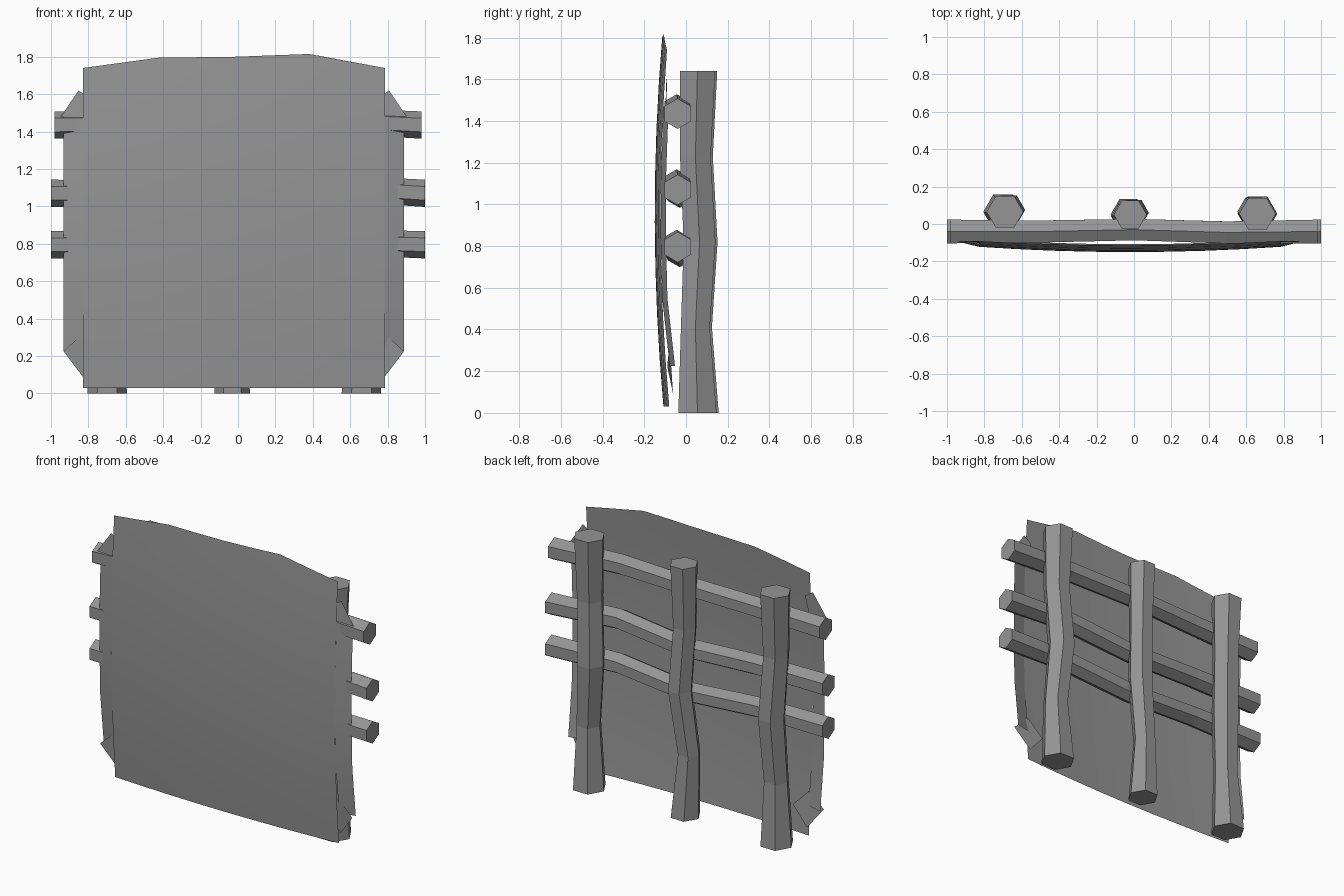
import bpy, bmesh, math
from mathutils import Vector

if "Cube" in bpy.data.objects:
    bpy.data.objects.remove(bpy.data.objects["Cube"], do_unlink=True)

grey = bpy.data.materials.new("mid grey")
grey.use_nodes = True
COLOUR = (0.3, 0.3, 0.3, 1)
grey.diffuse_color = COLOUR
grey.node_tree.nodes["Principled BSDF"].inputs["Base Color"].default_value = COLOUR


def finish(name, bm, smooth=False):
    mesh = bpy.data.meshes.new(name)
    bm.to_mesh(mesh)
    bm.free()
    mesh.materials.append(grey)
    for p in mesh.polygons:
        p.use_smooth = smooth
    obj = bpy.data.objects.new(name, mesh)
    bpy.context.collection.objects.link(obj)
    return obj


def log(name, path, radii, upright):
    """Six-sided beam through a list of centres."""
    bm = bmesh.new()
    rings = []
    for centre, r in zip(path, radii):
        ring = []
        for i in range(6):
            a = math.tau * i / 6
            side, out = r * math.sin(a), r * math.cos(a)
            offset = Vector((out, side, 0)) if upright else Vector((0, side, out))
            ring.append(bm.verts.new(Vector(centre) + offset))
        rings.append(ring)
    for low, high in zip(rings, rings[1:]):
        for i in range(6):
            j = (i + 1) % 6
            bm.faces.new((low[i], low[j], high[j], high[i]))
    bm.faces.new(rings[0])
    bm.faces.new(rings[-1])
    bmesh.ops.recalc_face_normals(bm, faces=bm.faces)
    return finish(name, bm)


def sheet(name, rows, smooth=False):
    """Open cloth surface from rows of points."""
    bm = bmesh.new()
    grid = [[bm.verts.new(p) for p in row] for row in rows]
    for a, b in zip(grid, grid[1:]):
        for i in range(len(a) - 1):
            bm.faces.new((a[i], a[i + 1], b[i + 1], b[i]))
    bm.normal_update()
    if sum(f.normal.y for f in bm.faces) > 0:
        bmesh.ops.reverse_faces(bm, faces=bm.faces)
    return finish(name, bm, smooth)


# Upright posts: gently crooked, wider at the foot
HEIGHT = 1.64
posts = {
    "right_post": (-0.69, 0.065, 0.1, (-0.01, 0, 0.02, 0, 0)),
    "middle_post": (-0.02, 0.05, 0.09, (-0.01, -0.03, 0.02, 0, 0)),
    "left_post": (0.66, 0.055, 0.1, (0, 0.01, -0.02, 0, 0)),
}
for name, (x, y, r, bend) in posts.items():
    path = [(x + dx, y + dy, HEIGHT * i / 4)
            for i, (dx, dy) in enumerate(zip(bend, (0, -0.01, 0.01, -0.01, 0)))]
    log(name, path, [r * k for k in (1.06, 0.8, 0.88, 0.85, 0.98)], True)

# Cross rails
rails = {
    "upper_rail": (0.98, 1.435, (0, 0.01, 0.02, 0.025, 0)),
    "middle_rail": (1.0, 1.07, (0, 0, -0.02, 0.03, 0)),
    "lower_rail": (1.0, 0.795, (0, 0, -0.03, 0.015, 0)),
}
for name, (half, z, bend) in rails.items():
    path = [(half * (i - 2) / 2, y, z + dz)
            for i, (dz, y) in enumerate(zip(bend, (-0.04, -0.04, -0.03, -0.045, -0.04)))]
    log(name, path, [0.073, 0.068, 0.066, 0.068, 0.073], False)

# Stretched panel, bowed forward
MID, HALF, FOOT = -0.0225, 0.8075, 0.03
TOPS = (1.74, 1.795, 1.8, 1.815, 1.74)


def bow(u, z):
    return -0.15 + 0.028 * u * u + 0.04 * ((z - 0.95) / 0.9) ** 2


rows = []
for j in range(9):
    row = []
    for i in range(9):
        u = i / 4 - 1
        k = i // 2
        top = TOPS[k] if i % 2 == 0 else (TOPS[k] + TOPS[k + 1]) / 2
        z = FOOT + (top - FOOT) * j / 8
        row.append((MID + HALF * u, bow(u, z), z))
    rows.append(row)
sheet("cloth_panel", rows, True)

# Side flaps and folded corners, mirrored about the panel centre
for side, s in (("right", -1), ("left", 1)):
    def at(d, y, z):
        return (MID + s * d, y, z)

    strip = []
    for z in (0.225, 0.55, 0.85, 1.15, 1.47):
        inner = bow(1, z) + (0.018 if z < 0.5 else 0)
        strip.append([at(HALF, inner, z), at(0.91, inner + 0.025, z)])
    sheet(side + "_flap", strip, True)
    sheet(side + "_lower_fold", [
        [at(0.91, -0.09, 0.225), at(HALF, -0.062, 0.09)],
        [at(HALF, -0.08, 0.32), at(0.7, -0.07, 0.21)]])
    sheet(side + "_upper_fold", [
        [at(0.945, -0.095, 1.45), at(0.83, -0.09, 1.62)],
        [at(HALF, -0.1, 1.42), at(0.77, -0.095, 1.58)]])
